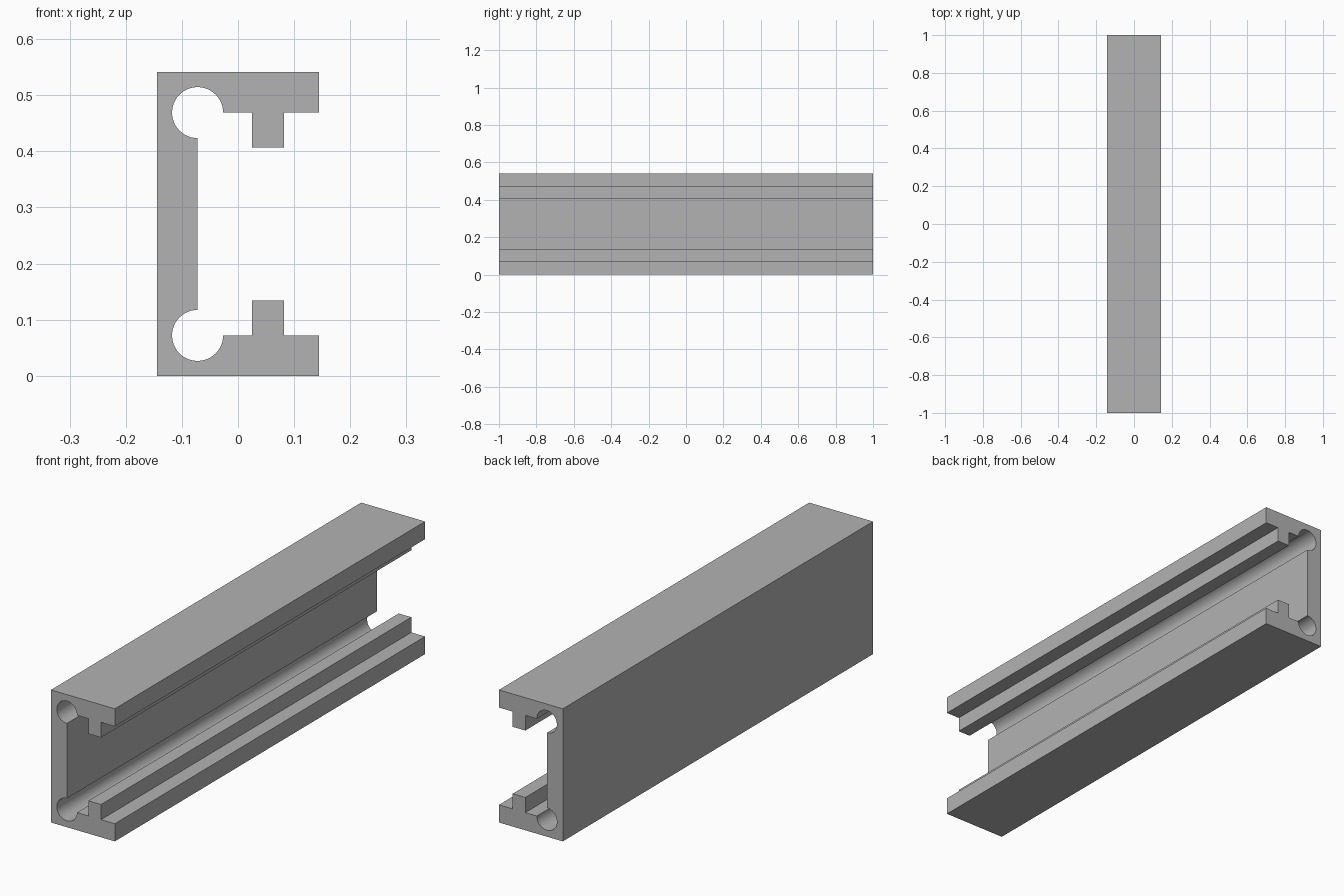
import bpy
import bmesh
from math import cos, sin, pi, radians
from mathutils import Vector

cube = bpy.data.objects.get("Cube")
if cube:
    bpy.data.objects.remove(cube, do_unlink=True)

HALF_WIDTH, HEIGHT, LENGTH = 0.144, 0.541, 2.0
WALL = 0.072                       # flange and web thickness
WEB_X = WALL - HALF_WIDTH          # inner face of the web
BORE_R, ARC_STEPS = 0.0455, 36     # round screw channel in each corner
RIB_IN, RIB_OUT, RIB_TOP = 0.025, 0.082, 0.134

# Lower half of the section, from outer corner round to the web
lower = [(-HALF_WIDTH, 0), (HALF_WIDTH, 0), (HALF_WIDTH, WALL),
         (RIB_OUT, WALL), (RIB_OUT, RIB_TOP), (RIB_IN, RIB_TOP), (RIB_IN, WALL)]
for i in range(ARC_STEPS + 1):
    a = -1.5 * pi * i / ARC_STEPS
    lower.append((WEB_X + BORE_R * cos(a), WALL + BORE_R * sin(a)))

# Mirror it to close the C-shaped section
section = lower + [(x, HEIGHT - z) for x, z in reversed(lower)]

# Extrude the section along the length
bm = bmesh.new()
face = bm.faces.new([bm.verts.new((x, -LENGTH / 2, z)) for x, z in section])
extruded = bmesh.ops.extrude_face_region(bm, geom=[face], use_keep_orig=True)
bmesh.ops.translate(bm, vec=Vector((0, LENGTH, 0)),
                    verts=[g for g in extruded["geom"] if isinstance(g, bmesh.types.BMVert)])
bmesh.ops.recalc_face_normals(bm, faces=bm.faces)
mesh = bpy.data.meshes.new("channel_rail")
bm.to_mesh(mesh)
bm.free()
rail = bpy.data.objects.new("channel_rail", mesh)
bpy.context.collection.objects.link(rail)

# Plain grey metal
grey = bpy.data.materials.new("grey_metal")
grey.use_nodes = True
colour = (0.45, 0.45, 0.45, 1)
grey.diffuse_color = colour
grey.node_tree.nodes["Principled BSDF"].inputs["Base Color"].default_value = colour
mesh.materials.append(grey)

# Smooth the round channels, keep the corners sharp
bpy.ops.object.select_all(action='DESELECT')
rail.select_set(True)
bpy.context.view_layer.objects.active = rail
bpy.ops.object.shade_smooth_by_angle(angle=radians(30))
